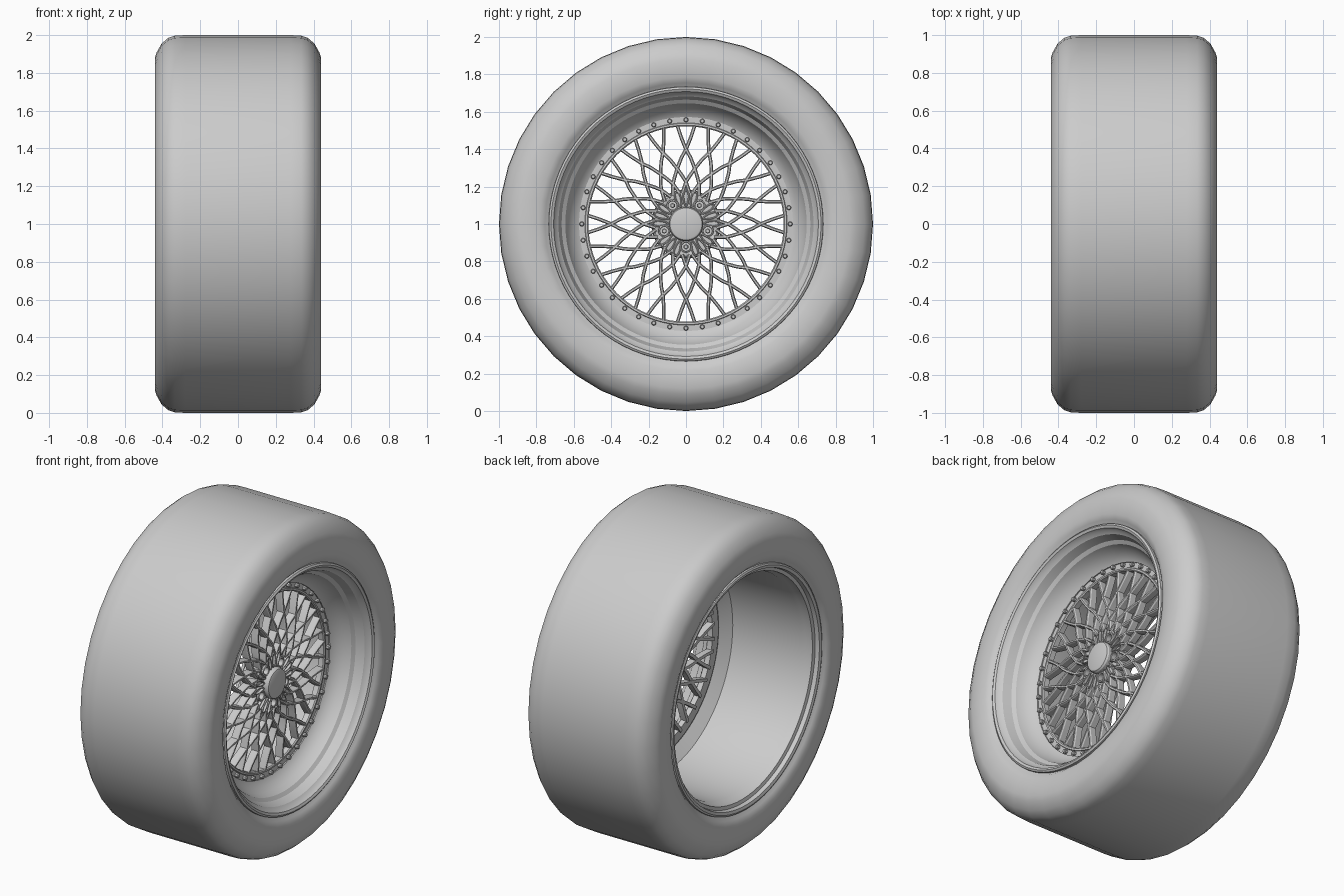
import bpy, bmesh
from math import sin, cos, pi, radians, hypot

if "Cube" in bpy.data.objects:
    bpy.data.objects.remove(bpy.data.objects["Cube"])

CZ = 1.0  # axle height


def finish(name, bm, angle=35):
    bmesh.ops.recalc_face_normals(bm, faces=bm.faces)
    me = bpy.data.meshes.new(name)
    bm.to_mesh(me)
    bm.free()
    ob = bpy.data.objects.new(name, me)
    bpy.context.collection.objects.link(ob)
    bpy.ops.object.select_all(action='DESELECT')
    ob.select_set(True)
    bpy.context.view_layer.objects.active = ob
    bpy.ops.object.shade_smooth_by_angle(angle=radians(angle))
    return ob


def lathe(bm, profile, n, closed=False, cy=0.0, cz=0.0):
    """Revolve (x, r) points about an x-parallel axis at (cy, cz)."""
    rings = []
    for x, r in profile:
        if r == 0:
            rings.append([bm.verts.new((x, cy, CZ + cz))] * n)
        else:
            rings.append([bm.verts.new((x, cy + r * sin(2 * pi * i / n),
                                        CZ + cz + r * cos(2 * pi * i / n))) for i in range(n)])
    pairs = list(zip(rings, rings[1:]))
    if closed:
        pairs.append((rings[-1], rings[0]))
    for a, b in pairs:
        for i in range(n):
            j = (i + 1) % n
            vs = list(dict.fromkeys((a[i], a[j], b[j], b[i])))
            if len(vs) > 2:
                bm.faces.new(vs)


def sweep(bm, path, width, depth, closed=False):
    """Bar with a bevelled front along (x, y, z) points; x is the front height."""
    n, h = len(path), width / 2
    section = [(-h, -depth), (-h, -0.008), (-h * 0.5, 0), (h * 0.5, 0), (h, -0.008), (h, -depth)]
    rings = []
    for i, (x, y, z) in enumerate(path):
        a = path[(i - 1) % n] if closed or i else path[0]
        b = path[(i + 1) % n] if closed or i < n - 1 else path[-1]
        ty, tz = b[1] - a[1], b[2] - a[2]
        l = hypot(ty, tz)
        rings.append([bm.verts.new((x + d, y - tz / l * s, CZ + z + ty / l * s)) for s, d in section])
    m = len(section)
    for i in range(n if closed else n - 1):
        p, q = rings[i], rings[(i + 1) % n]
        for k in range(m):
            bm.faces.new((p[k], p[(k + 1) % m], q[(k + 1) % m], q[k]))
    if not closed:
        bm.faces.new(rings[0])
        bm.faces.new(rings[-1])


def polar(r, deg):
    return r * cos(radians(deg)), r * sin(radians(deg))


# Tyre: half profile mirrored across the width
half = [(0.40, 0.715), (0.405, 0.735), (0.425, 0.755), (0.437, 0.785), (0.44, 0.83), (0.44, 0.88),
        (0.43, 0.91), (0.405, 0.955), (0.37, 0.985), (0.335, 0.997), (0.28, 1.0)]
bm = bmesh.new()
lathe(bm, half + [(-x, r) for x, r in reversed(half)], 40)
finish("tyre", bm, 45)

# Rim barrel: deep front dish, open back, thin wall
inner = [(-0.415, 0.732), (-0.42, 0.722), (-0.415, 0.705), (-0.39, 0.70), (-0.385, 0.68), (-0.34, 0.675),
         (-0.32, 0.665), (0.14, 0.655), (0.19, 0.59), (0.19, 0.572)]
outer = [(0.225, 0.572), (0.232, 0.585), (0.25, 0.605), (0.28, 0.63), (0.32, 0.645), (0.335, 0.665),
         (0.385, 0.682), (0.40, 0.70), (0.418, 0.708), (0.425, 0.722), (0.418, 0.733),
         (0.395, 0.735), (0.385, 0.70), (0.30, 0.69), (-0.30, 0.69), (-0.385, 0.705), (-0.395, 0.735)]
bm = bmesh.new()
lathe(bm, inner + outer, 80, closed=True)
finish("rim_barrel", bm, 30)

# Flange ring carrying the lattice
bm = bmesh.new()
lathe(bm, [(0.185, 0.522), (0.218, 0.522), (0.224, 0.528), (0.224, 0.538), (0.218, 0.541),
           (0.218, 0.578), (0.185, 0.58)], 80, closed=True)
finish("spoke_ring", bm, 30)

# Ring of small bolts
bm = bmesh.new()
for i in range(40):
    y, z = polar(0.557, i * 9)
    lathe(bm, [(0.21, 0.013), (0.234, 0.013), (0.238, 0.009), (0.238, 0)], 8, cy=y, cz=z)
finish("ring_bolts", bm, 30)

# Crossing lattice spokes, each with a mirrored partner
course = [(0.535, 5.2, 0.222), (0.47, 3.4, 0.226), (0.405, 0.4, 0.23), (0.355, -4, 0.234),
          (0.30, -9, 0.238), (0.255, -14, 0.241), (0.225, -18, 0.242), (0.165, -25, 0.242)]
bm = bmesh.new()
for k in range(20):
    for s in (1, -1):
        path = [(x - 0.0006 * (s < 0), *polar(r, 18 * k + s * a)) for r, a, x in course]
        sweep(bm, path, 0.019, 0.045)
finish("lattice_spokes", bm, 25)

# Hub plate with rear mounting pad
bm = bmesh.new()
lathe(bm, [(0.13, 0), (0.13, 0.165), (0.15, 0.175), (0.20, 0.185), (0.225, 0.18), (0.232, 0.17),
           (0.232, 0.0)], 60)
hub = finish("hub_plate", bm, 30)

# Lug bores cut through the hub plate
bm = bmesh.new()
for k in range(5):
    y, z = polar(0.122, -90 + 72 * k)
    lathe(bm, [(0.17, 0), (0.17, 0.023), (0.30, 0.023), (0.30, 0)], 20, cy=y, cz=z)
cutter = finish("lug_cutter", bm)
cutter.hide_render = True
cutter.hide_set(True)
mod = hub.modifiers.new("lug_bores", 'BOOLEAN')
mod.object = cutter
mod.operation = 'DIFFERENCE'
mod.solver = 'EXACT'

# Lug collars and nuts
bm = bmesh.new()
for k in range(5):
    y, z = polar(0.122, -90 + 72 * k)
    lathe(bm, [(0.20, 0.022), (0.243, 0.022), (0.246, 0.026), (0.243, 0.032), (0.20, 0.034)],
          20, closed=True, cy=y, cz=z)
    lathe(bm, [(0.165, 0.014), (0.215, 0.014), (0.22, 0.01), (0.22, 0)], 6, cy=y, cz=z)
finish("lug_collars_and_nuts", bm, 30)

# Petal outlines between the lugs
bm = bmesh.new()
for k in range(5):
    for off in (19, 36, 53):
        a = radians(-90 + 72 * k + off)
        path = []
        for i in range(14):
            t = 2 * pi * i / 14
            u, v = 0.138 + 0.042 * cos(t), (0.014 + 0.004 * cos(t)) * sin(t)
            path.append((0.246, u * cos(a) - v * sin(a), u * sin(a) + v * cos(a)))
        sweep(bm, path, 0.009, 0.02, closed=True)
finish("hub_petals", bm, 30)

# Centre cap
bm = bmesh.new()
lathe(bm, [(0.22, 0.092), (0.258, 0.092), (0.268, 0.086), (0.272, 0.076), (0.272, 0)], 48)
finish("centre_cap", bm, 30)
